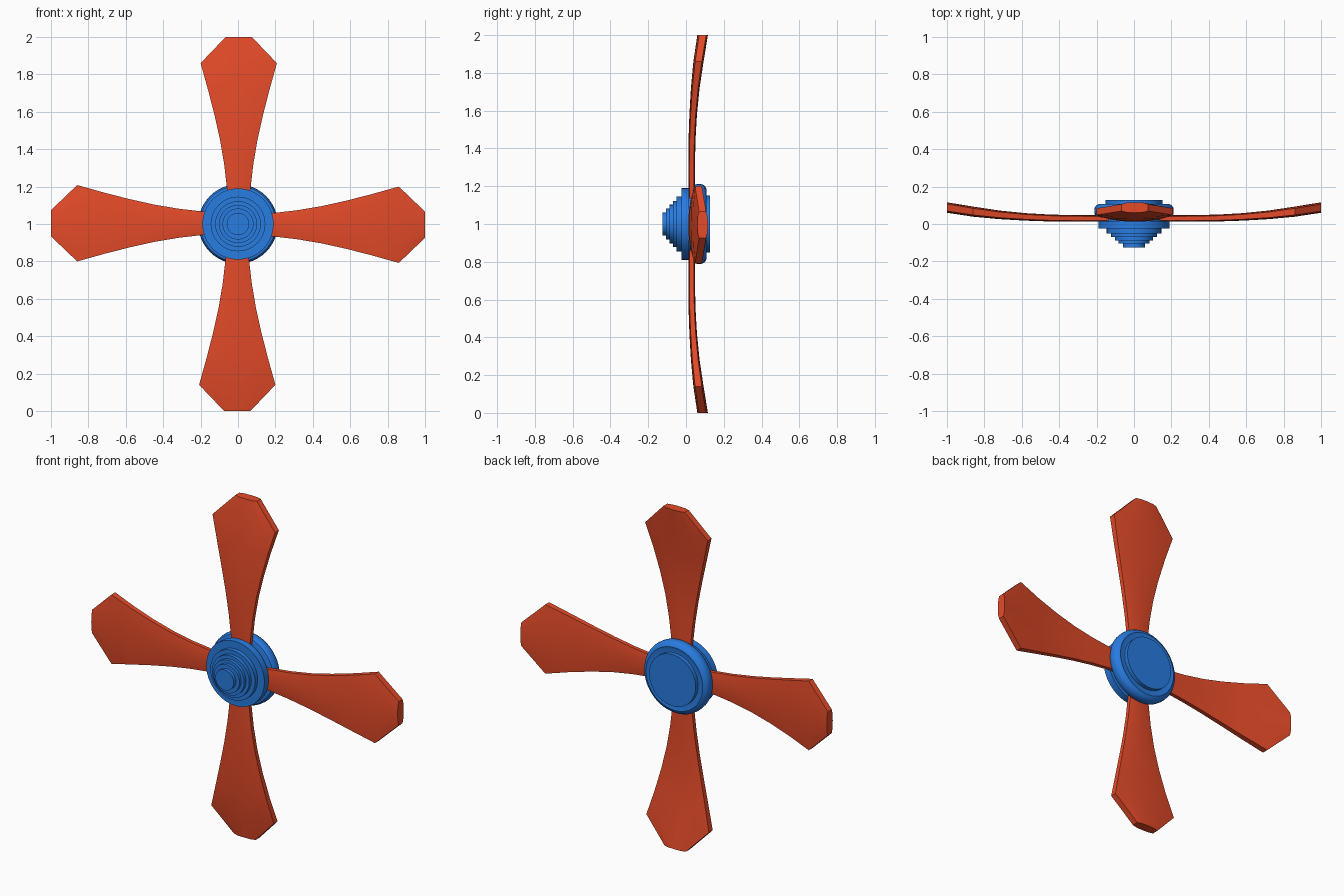
import bpy, bmesh, math
from mathutils import Matrix, Vector

if "Cube" in bpy.data.objects:
    bpy.data.objects.remove(bpy.data.objects["Cube"])


def material(name, color):
    m = bpy.data.materials.new(name)
    m.diffuse_color = color
    m.use_nodes = True
    m.node_tree.nodes["Principled BSDF"].inputs["Base Color"].default_value = m.diffuse_color
    return m


RED = material("red", (0.78, 0.07, 0.022, 1))
BLUE = material("blue", (0.022, 0.20, 0.75, 1))


def finish(name, bm, mat, angle):
    bmesh.ops.recalc_face_normals(bm, faces=bm.faces)
    me = bpy.data.meshes.new(name)
    bm.to_mesh(me)
    bm.free()
    me.materials.append(mat)
    ob = bpy.data.objects.new(name, me)
    bpy.context.collection.objects.link(ob)
    bpy.ops.object.select_all(action='DESELECT')
    ob.select_set(True)
    bpy.context.view_layer.objects.active = ob
    bpy.ops.object.shade_smooth_by_angle(angle=math.radians(angle))
    return ob


def bridge(bm, rings):
    """Skin closed rings of equal length and cap both ends."""
    n = len(rings[0])
    for a, b in zip(rings, rings[1:]):
        for i in range(n):
            j = (i + 1) % n
            bm.faces.new((a[i], a[j], b[j], b[i]))
    bm.faces.new(rings[0])
    bm.faces.new(rings[-1])


def lathe(name, profile, segments=48):
    """Turn (radius, y) points about the propeller axis."""
    bm = bmesh.new()
    rings = []
    for r, y in profile:
        rings.append([bm.verts.new((r * math.cos(t), y, 1 + r * math.sin(t)))
                      for t in (2 * math.pi * i / segments for i in range(segments))])
    bridge(bm, rings)
    return finish(name, bm, BLUE, 35)


# stepped nose cone: (radius, front y) of each disc
steps = [(0.06, -0.125), (0.083, -0.105), (0.102, -0.088),
         (0.122, -0.07), (0.146, -0.05), (0.19, -0.025)]
cone = []
for k, (r, y) in enumerate(steps):
    back = steps[k + 1][1] if k + 1 < len(steps) else 0.015
    cone += [(r, y), (r, back)]
lathe("nose_cone", cone)

# core joining the two halves of the hub
lathe("hub_core", [(0.15, 0.005), (0.15, 0.06)])

# rounded back hub with a raised plate
lathe("back_hub", [(0.185, 0.036), (0.202, 0.041), (0.21, 0.052), (0.212, 0.07),
                   (0.21, 0.087), (0.202, 0.1), (0.185, 0.108), (0.168, 0.104),
                   (0.152, 0.104), (0.152, 0.127)])

# blade stations: distance, half width, bend, thickness
stations = [(0.10, 0.055, 0.030, 0.033), (0.20, 0.064, 0.030, 0.034),
            (0.32, 0.078, 0.030, 0.035), (0.45, 0.100, 0.032, 0.037),
            (0.58, 0.129, 0.038, 0.040), (0.72, 0.165, 0.049, 0.046),
            (0.86, 0.204, 0.066, 0.054), (1.00, 0.070, 0.088, 0.056)]
# cross-section: width fraction, thickness fraction
section = [(-1, -0.33), (-0.6, -0.47), (0, -0.5), (0.6, -0.47), (1, -0.33),
           (1, 0.33), (0.6, 0.47), (0, 0.5), (-0.6, 0.47), (-1, 0.33)]

for k, side in enumerate(("top", "right", "bottom", "left")):
    bm = bmesh.new()
    turn = Matrix.Rotation(math.pi / 2 * k, 3, 'Y')
    rings = []
    for d, w, y, t in stations:
        rings.append([bm.verts.new(turn @ Vector((0.004 + u * w, y + v * t, d)) + Vector((0, 0, 1)))
                      for u, v in section])
    bridge(bm, rings)
    finish(side + "_blade", bm, RED, 40)
